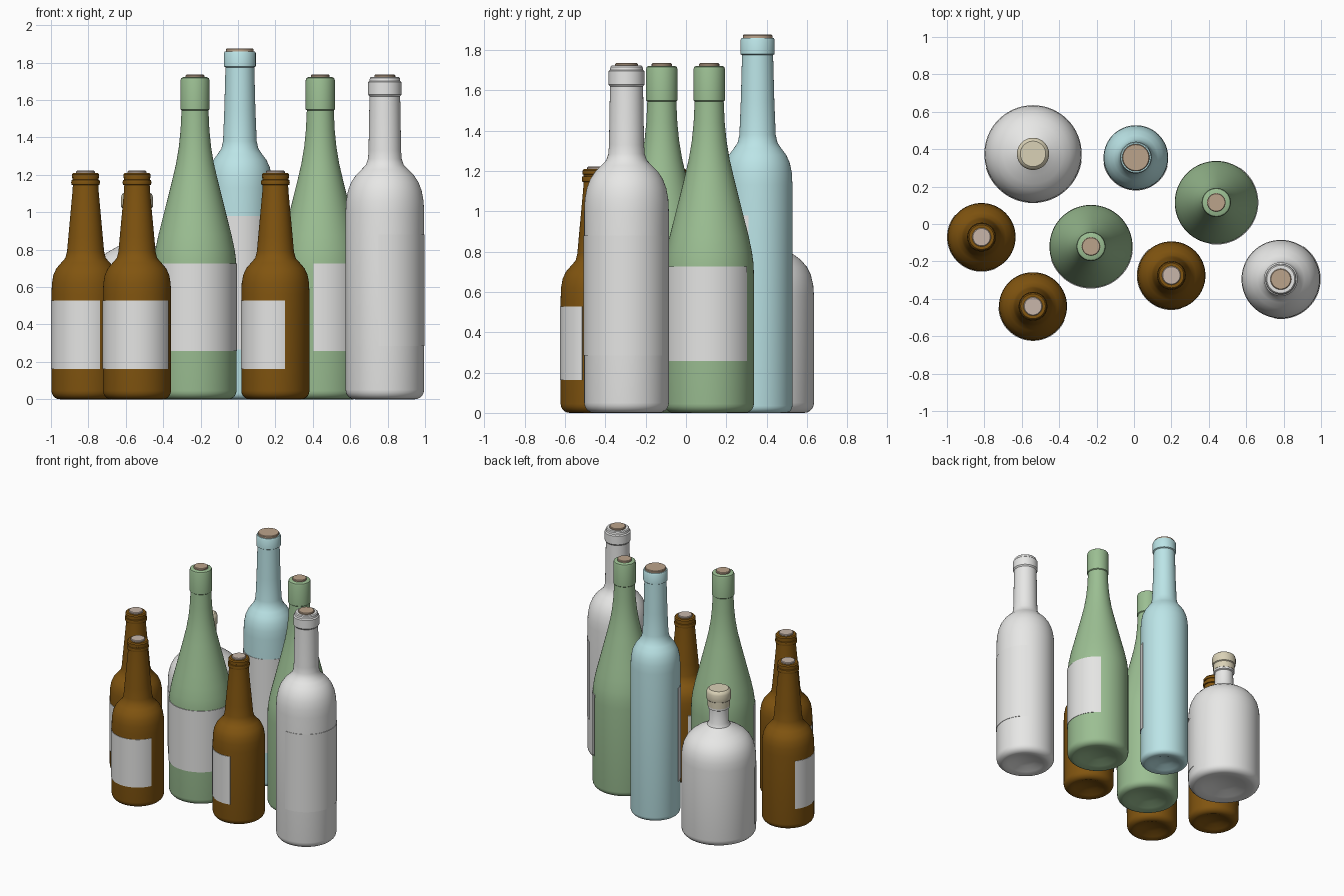
import bpy, bmesh, math


def material(name, rgb):
    m = bpy.data.materials.new(name)
    m.diffuse_color = (*rgb, 1)
    return m


AMBER = material("amber glass", (0.22, 0.09, 0.005))
GREEN = material("green glass", (0.33, 0.52, 0.29))
BLUE = material("pale blue glass", (0.50, 0.78, 0.80))
WHITE = material("white glass", (0.80, 0.80, 0.79))
PAPER = material("paper label", (0.78, 0.78, 0.77))
CORK = material("cork", (0.50, 0.37, 0.26))
PALE_CORK = material("pale cork", (0.58, 0.47, 0.40))
CREAM = material("cream stopper", (0.70, 0.64, 0.47))


def lathe(name, profile, mat, loc, start=0, end=360, segs=64):
    """Revolve an (r, z) profile about z, between two angles in degrees."""
    full = end - start == 360
    bm = bmesh.new()
    rows = []
    for i in range(segs if full else segs + 1):
        a = math.radians(start + (end - start) * i / segs)
        rows.append([bm.verts.new((r * math.cos(a), r * math.sin(a), z))
                     for r, z in profile])
    for i in range(segs):
        p, q = rows[i], rows[(i + 1) % len(rows)]
        for j in range(len(profile) - 1):
            bm.faces.new((p[j], q[j], q[j + 1], p[j + 1]))
    if not full:  # close the two ends of a sheet
        bm.faces.new(rows[0])
        bm.faces.new(rows[-1][::-1])
    bmesh.ops.remove_doubles(bm, verts=bm.verts, dist=1e-5)
    bmesh.ops.recalc_face_normals(bm, faces=bm.faces)
    me = bpy.data.meshes.new(name)
    bm.to_mesh(me)
    bm.free()
    me.materials.append(mat)
    ob = bpy.data.objects.new(name, me)
    ob.location = (*loc, 0)
    bpy.context.collection.objects.link(ob)
    bpy.ops.object.select_all(action='DESELECT')
    ob.select_set(True)
    bpy.context.view_layer.objects.active = ob
    bpy.ops.object.shade_smooth_by_angle(angle=math.radians(35))
    return ob


def base(r, bevel=0.045):
    """Hollowed underside and rounded bottom edge."""
    pts = [(0, 0.04), (r * 0.35, 0.03), (r * 0.6, 0.01), (r - bevel, 0)]
    for k in range(1, 6):
        a = math.radians(18 * k)
        pts.append((r - bevel + bevel * math.sin(a), bevel * (1 - math.cos(a))))
    return pts


def label(name, r, z0, z1, loc, right, span=155):
    """Thin curved paper sheet ending at angle `right`."""
    prof = [(r - 0.003, z0), (r + 0.003, z0), (r + 0.003, z1),
            (r - 0.003, z1), (r - 0.003, z0)]
    lathe(name, prof, PAPER, loc, right - span, right, 40)


def cork(name, r, z0, z1, mat, loc):
    lathe(name, [(0, z0), (r, z0), (r, z1 - 0.004), (r - 0.004, z1), (0, z1)],
          mat, loc, segs=40)


# Short amber bottles
amber_top = [(0.182, 0.56), (0.180, 0.62), (0.172, 0.665), (0.156, 0.70),
             (0.130, 0.73), (0.108, 0.755), (0.099, 0.79), (0.092, 0.87),
             (0.080, 1.00), (0.070, 1.11), (0.068, 1.145), (0.075, 1.147),
             (0.077, 1.16), (0.075, 1.172), (0.069, 1.174), (0.069, 1.182),
             (0.073, 1.184), (0.073, 1.202), (0.066, 1.21), (0, 1.21)]
for n, (loc, right) in enumerate([((-0.815, -0.07), -65), ((-0.54, -0.44), -24),
                                  ((0.20, -0.275), -74)], 1):
    lathe(f"amber_bottle_{n}", base(0.182) + amber_top, AMBER, loc)
    label(f"amber_label_{n}", 0.182, 0.162, 0.528, loc, right)
    cork(f"amber_stopper_{n}", 0.05, 1.18, 1.222, PALE_CORK, loc)

# Green sloping-shoulder bottles
green_top = [(0.222, 0.68), (0.220, 0.74), (0.212, 0.80), (0.195, 0.88),
             (0.172, 0.97), (0.147, 1.07), (0.122, 1.17), (0.101, 1.26),
             (0.086, 1.35), (0.077, 1.44), (0.072, 1.545), (0.078, 1.55),
             (0.078, 1.705), (0.074, 1.717), (0.064, 1.722), (0, 1.722)]
for n, (loc, right) in enumerate([((-0.23, -0.12), -7), ((0.44, 0.115), 56)], 1):
    lathe(f"green_bottle_{n}", base(0.222) + green_top, GREEN, loc)
    label(f"green_label_{n}", 0.222, 0.258, 0.725, loc, right)
    cork(f"green_cork_{n}", 0.05, 1.68, 1.735, CORK, loc)

# Tall pale blue bottle
blue = (0.01, 0.355)
lathe("blue_bottle", base(0.173, 0.035) + [
    (0.173, 1.13), (0.170, 1.19), (0.160, 1.24), (0.142, 1.28),
    (0.118, 1.312), (0.099, 1.34), (0.090, 1.38), (0.083, 1.55),
    (0.077, 1.775), (0.085, 1.78), (0.085, 1.85), (0.080, 1.86), (0, 1.86)],
    BLUE, blue)
label("blue_label", 0.173, 0.265, 0.98, blue, -15)
cork("blue_cork", 0.073, 1.82, 1.876, CORK, blue)

# Tall white bottle
tall = (0.785, -0.295)
lathe("white_tall_bottle", base(0.21, 0.05) + [
    (0.210, 1.00), (0.207, 1.06), (0.197, 1.115), (0.180, 1.16),
    (0.155, 1.198), (0.125, 1.228), (0.101, 1.253), (0.090, 1.285),
    (0.087, 1.33), (0.082, 1.62), (0.090, 1.63), (0.090, 1.695),
    (0.082, 1.702), (0.080, 1.717), (0.074, 1.723), (0, 1.723)], WHITE, tall)
label("white_tall_label", 0.21, 0.285, 0.88, tall, 56)
cork("white_tall_cork", 0.056, 1.69, 1.735, CORK, tall)

# Squat white flask with a capped stopper
squat = (-0.54, 0.375)
lathe("white_flask", base(0.26, 0.05) + [
    (0.260, 0.58), (0.256, 0.635), (0.244, 0.685), (0.224, 0.725),
    (0.196, 0.758), (0.160, 0.785), (0.115, 0.81), (0.080, 0.83),
    (0.069, 0.855), (0.067, 0.955), (0.076, 0.96), (0.076, 0.985), (0, 0.985)],
    WHITE, squat)
label("flask_label", 0.26, 0.10, 0.53, squat, -8)
lathe("flask_stopper", [
    (0, 0.97), (0.078, 0.975), (0.078, 1.022), (0.084, 1.027), (0.086, 1.04),
    (0.086, 1.08), (0.080, 1.096), (0.068, 1.105), (0, 1.105)], CREAM, squat)
